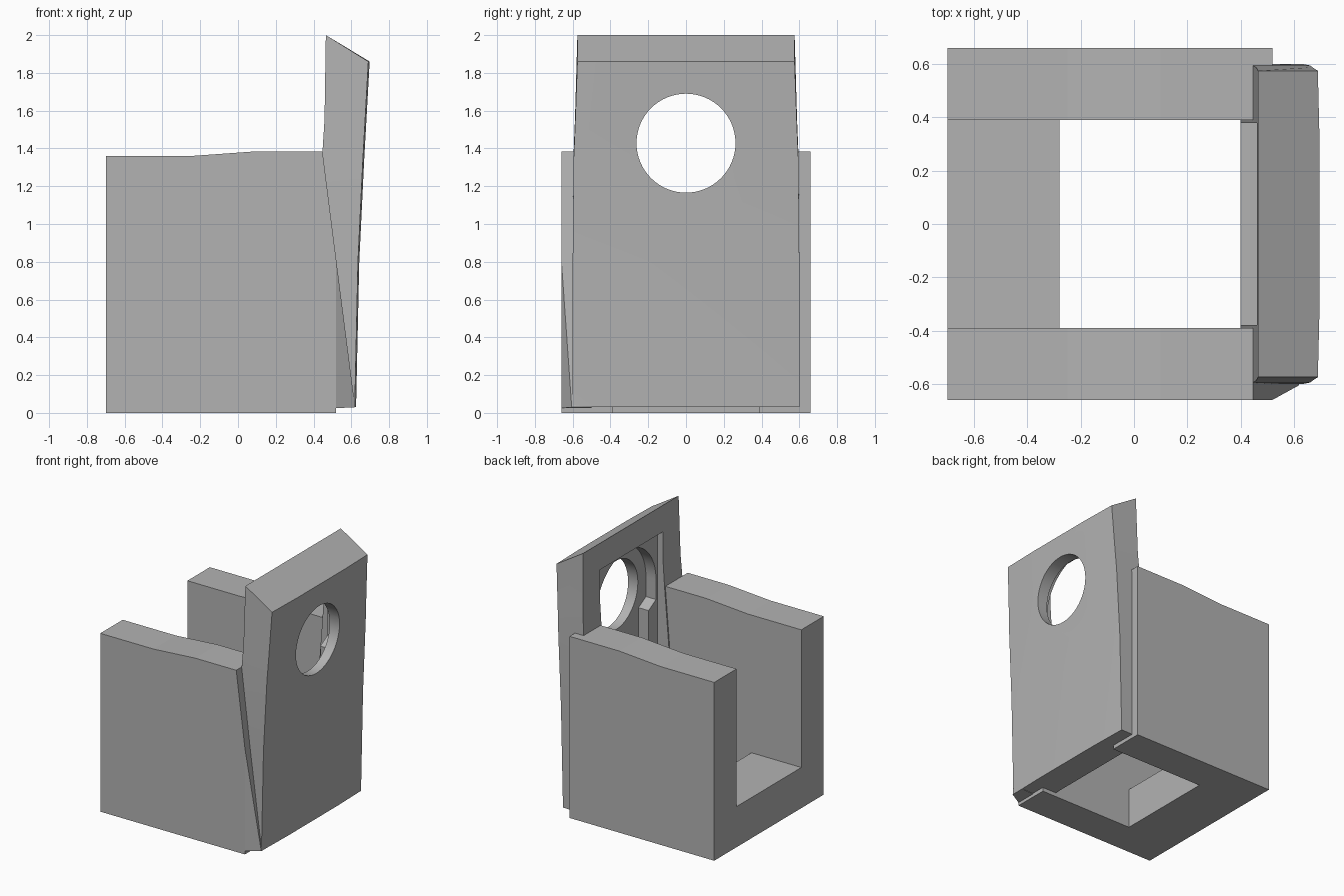
import bpy, bmesh
from math import sin, cos, pi

cube = bpy.data.objects.get("Cube")
if cube:
    bpy.data.objects.remove(cube, do_unlink=True)

grey = bpy.data.materials.new("plain grey")
grey.use_nodes = True
colour = (0.45, 0.45, 0.45, 1)
grey.diffuse_color = colour
grey.node_tree.nodes["Principled BSDF"].inputs["Base Color"].default_value = colour


def loft(name, rings):
    """Closed solid through rings with equal point counts."""
    bm = bmesh.new()
    loops = [[bm.verts.new(p) for p in ring] for ring in rings]
    n = len(loops[0])
    for a, b in zip(loops, loops[1:]):
        for i in range(n):
            j = (i + 1) % n
            bm.faces.new((a[i], a[j], b[j], b[i]))
    bm.faces.new(loops[0])
    bm.faces.new(loops[-1])
    bmesh.ops.recalc_face_normals(bm, faces=bm.faces)
    mesh = bpy.data.meshes.new(name)
    bm.to_mesh(mesh)
    bm.free()
    mesh.materials.append(grey)
    obj = bpy.data.objects.new(name, mesh)
    bpy.context.collection.objects.link(obj)
    return obj


def prism_y(name, profile, y0, y1):
    return loft(name, [[(x, y, z) for x, z in profile] for y in (y0, y1)])


def prism_x(name, profile, x0, x1):
    return loft(name, [[(x, y, z) for y, z in profile] for x in (x0, x1)])


def cut(target, cutter):
    cutter.hide_render = True
    mod = target.modifiers.new("cut", "BOOLEAN")
    mod.operation = "DIFFERENCE"
    mod.solver = "EXACT"
    mod.object = cutter
    bpy.ops.object.select_all(action="DESELECT")
    bpy.context.view_layer.objects.active = target
    target.select_set(True)
    bpy.ops.object.modifier_apply(modifier=mod.name)
    bpy.data.objects.remove(cutter, do_unlink=True)


def arc(radius, z, start, end, steps):
    angles = [start + (end - start) * i / steps for i in range(steps + 1)]
    return [(radius * cos(a), z + radius * sin(a)) for a in angles]


# Side walls with a gently rising top edge
top = [(0.10, 1.385), (-0.25, 1.36), (-0.70, 1.36), (-0.70, 0)]
prism_y("left_wall", [(0.52, 0), (0.52, 1.385)] + top, 0.39, 0.66)
prism_y("right_wall", [(0.52, 0), (0.52, 0.81), (0.447, 1.385)] + top, -0.66, -0.39)

# Tapered toe closing the right wall onto the panel
loft("right_wall_toe", [
    [(0.52, -0.66, 0.025), (0.62, -0.605, 0.03), (0.52, -0.66, 0.81)],
    [(0.52, -0.50, 0.025), (0.62, -0.50, 0.03), (0.52, -0.50, 0.81)],
])

# Floor slab between the walls
prism_y("floor_slab", [(-0.70, 0), (-0.28, 0), (-0.28, 0.31), (-0.70, 0.31)], -0.39, 0.39)

# Tall end panel: inner z, outer z, inner x, outer x, half width
levels = [
    (0.03, 0.03, 0.40, 0.625, 0.60),
    (0.80, 0.80, 0.40, 0.642, 0.60),
    (1.38, 1.34, 0.447, 0.668, 0.595),
    (1.55, 1.50, 0.458, 0.677, 0.588),
    (2.00, 1.86, 0.465, 0.697, 0.575),
]
panel = loft("end_panel", [
    [(xi, -w, zi), (xo - 0.007, -w, zo), (xo, -w / 2, zo), (xo, w / 2, zo),
     (xo - 0.007, w, zo), (xi, w, zi)]
    for zi, zo, xi, xo, w in levels])

# Rectangular recess, arched pocket and round hole in the panel
cut(panel, prism_x("recess_cutter",
                   [(-0.38, 0.80), (0.38, 0.80), (0.38, 1.80), (-0.38, 1.80)], 0.2, 0.505))
pocket = arc(0.36, 1.43, 0, pi, 32) + [(-0.36, 1.28), (-0.27, 1.23), (-0.27, 0.82),
                                       (0.27, 0.82), (0.27, 1.23), (0.36, 1.28)]
cut(panel, prism_x("pocket_cutter", pocket, 0.3, 0.59))
cut(panel, prism_x("hole_cutter", arc(0.262, 1.428, 0, 2 * pi, 64)[:-1], 0.3, 0.9))

bpy.ops.object.select_all(action="DESELECT")
panel.select_set(True)
bpy.context.view_layer.objects.active = panel
bpy.ops.object.shade_smooth_by_angle(angle=pi / 6)
